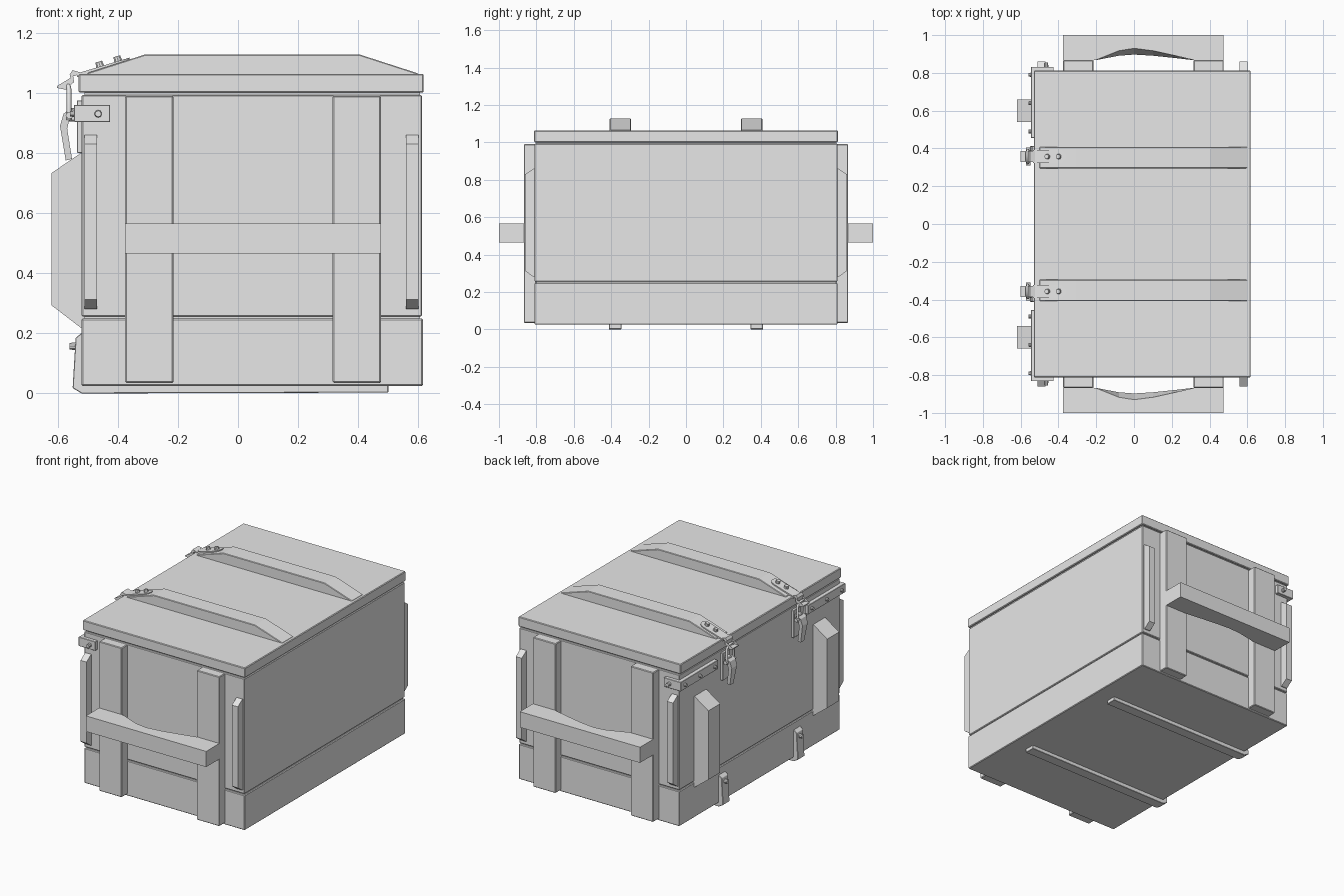
import bpy, bmesh, math
from mathutils import Vector

cube = bpy.data.objects.get("Cube")
if cube:
    bpy.data.objects.remove(cube, do_unlink=True)

GREY = (0.8, 0.8, 0.8, 1)
mat = bpy.data.materials.new("plain_grey")
mat.use_nodes = True
mat.diffuse_color = GREY
mat.node_tree.nodes["Principled BSDF"].inputs["Base Color"].default_value = GREY


def add(name, bm, bevel=0.0):
    bmesh.ops.recalc_face_normals(bm, faces=bm.faces)
    mesh = bpy.data.meshes.new(name)
    bm.to_mesh(mesh)
    bm.free()
    mesh.materials.append(mat)
    ob = bpy.data.objects.new(name, mesh)
    bpy.context.collection.objects.link(ob)
    if bevel:
        mod = ob.modifiers.new("bevel", "BEVEL")
        mod.width, mod.segments = bevel, 1
    return ob


def loft(name, loop_a, loop_b, bevel=0.0):
    """Solid between two matching loops of 3D points."""
    bm = bmesh.new()
    a = [bm.verts.new(p) for p in loop_a]
    b = [bm.verts.new(p) for p in loop_b]
    bm.faces.new(a)
    bm.faces.new(b)
    for i in range(len(a)):
        j = (i + 1) % len(a)
        bm.faces.new((a[i], a[j], b[j], b[i]))
    return add(name, bm, bevel)


def box(name, x, y, z, bevel=0.004):
    base = [(x[0], y[0]), (x[1], y[0]), (x[1], y[1]), (x[0], y[1])]
    return loft(name, [(*p, z[0]) for p in base], [(*p, z[1]) for p in base], bevel)


def extrude_y(name, profile, y0, y1, bevel=0.0):
    """Side profile of (x, z) points pushed along y."""
    return loft(name, [(x, y0, z) for x, z in profile], [(x, y1, z) for x, z in profile], bevel)


def rivet(name, centre, direction, radius=0.012, length=0.02, sides=10):
    bm = bmesh.new()
    bmesh.ops.create_cone(bm, cap_ends=True, segments=sides, radius1=radius,
                          radius2=radius * 0.8, depth=length)
    turn = Vector((0, 0, 1)).rotation_difference(Vector(direction))
    bmesh.ops.rotate(bm, verts=bm.verts, matrix=turn.to_matrix())
    bmesh.ops.translate(bm, verts=bm.verts, vec=centre)
    return add(name, bm)


def wire(name, points, radius):
    curve = bpy.data.curves.new(name, "CURVE")
    curve.dimensions = "3D"
    curve.bevel_depth, curve.bevel_resolution = radius, 1
    curve.use_fill_caps = True
    spline = curve.splines.new("POLY")
    spline.points.add(len(points) - 1)
    for p, co in zip(spline.points, points):
        p.co = (*co, 1)
    curve.materials.append(mat)
    ob = bpy.data.objects.new(name, curve)
    bpy.context.collection.objects.link(ob)


# Crate body, base boards and lid, with thin seams between
box("base_boards", (-0.52, 0.615), (-0.81, 0.81), (0.025, 0.249))
box("body_boards", (-0.52, 0.612), (-0.81, 0.81), (0.256, 0.993))
box("inner_core", (-0.51, 0.605), (-0.8, 0.8), (0.03, 1.03), 0)
box("lid", (-0.53, 0.617), (-0.812, 0.812), (1.0, 1.063))

for s, side in ((-1, "front"), (1, "back")):
    # Vertical cleats on the end
    for i, x in enumerate(((-0.375, -0.215), (0.315, 0.475))):
        box(f"{side}_cleat_{i}", x, (s * 0.8, s * 0.867), (0.035, 0.99))

    # Carrying handle with a slanted finger scoop on its inner side
    def handle_loop(z, depth):
        scoop = [(0.32, 0), (0.2, 0.45), (0.1, 0.8), (0, 1), (-0.08, 0.8), (-0.205, 0)]
        pts = [(-0.375, 0.865), (-0.375, 1.0), (0.475, 1.0), (0.475, 0.865)]
        pts += [(x, 0.867 + depth * t) for x, t in scoop]
        return [(x, s * y, z) for x, y in pts]
    loft(f"{side}_handle", handle_loop(0.465, 0.03), handle_loop(0.565, 0.063))

    # Chamfered strips near the end corners
    for i, x in enumerate((-0.49, 0.58)):
        prof = [(0.8, 0.28), (0.815, 0.28), (0.86, 0.312), (0.86, 0.83), (0.815, 0.86), (0.8, 0.86)]
        loft(f"{side}_corner_strip_{i}", [(x - 0.021, s * y, z) for y, z in prof],
             [(x + 0.021, s * y, z) for y, z in prof])

    # Metal corner bracket wrapping the latch side
    box(f"{side}_bracket_end", (-0.545, -0.425), (s * 0.808, s * 0.832), (0.902, 0.96), 0.002)
    box(f"{side}_bracket_side", (-0.545, -0.515), (s * 0.455, s * 0.832), (0.902, 0.96), 0.002)
    rivet(f"{side}_bracket_end_rivet", (-0.465, s * 0.84, 0.93), (0, s, 0), 0.013, 0.03)
    for i, y in enumerate((0.49, 0.64, 0.79)):
        rivet(f"{side}_bracket_rivet_{i}", (-0.548, s * y, 0.93), (-1, 0, 0))

    # Tapered block on the latch side
    extrude_y(f"{side}_side_block", [(-0.51, 0.215), (-0.525, 0.22), (-0.62, 0.293),
              (-0.62, 0.733), (-0.525, 0.798), (-0.51, 0.8)], s * 0.54, s * 0.66)

    # Lid batten with sloped ends
    extrude_y(f"{side}_lid_batten", [(-0.5, 1.055), (-0.5, 1.066), (-0.31, 1.127),
              (0.405, 1.127), (0.6, 1.064), (0.6, 1.055)], s * 0.295, s * 0.408, 0.003)

    # Runner underneath that turns up the latch side
    extrude_y(f"{side}_runner", [(0.5, 0.03), (0.5, 0.003), (-0.52, 0), (-0.55, 0.018),
              (-0.54, 0.185), (-0.515, 0.205), (-0.515, 0.03)], s * 0.345, s * 0.412, 0.002)
    rivet(f"{side}_runner_bolt", (-0.55, s * 0.378, 0.157), (-1, 0, 0), 0.014, 0.02)

    # Latch: round-ended hinge plate lying on the batten slope
    yc = s * 0.357
    outline = [(-0.535, -0.034), (-0.395, -0.034)]
    outline += [(-0.395 + 0.034 * math.cos(a), 0.034 * math.sin(a))
                for a in (math.pi * (k / 8 - 0.5) for k in range(1, 8))]
    outline += [(-0.395, 0.034), (-0.535, 0.034)]

    def slope(x):
        return 1.117 + 0.3 * (x + 0.36)
    loft(f"{side}_latch_plate", [(x, yc + y, slope(x) - 0.012) for x, y in outline],
         [(x, yc + y, slope(x)) for x, y in outline])
    for i, x in enumerate((-0.46, -0.4)):
        rivet(f"{side}_latch_rivet_{i}", (x, yc, slope(x) + 0.006), (-0.3, 0, 1), 0.015, 0.022)

    # Latch: folded strap and upturned hook over the lid edge
    extrude_y(f"{side}_latch_strap", [(-0.525, 1.068), (-0.55, 1.075), (-0.56, 1.06),
              (-0.552, 1.03), (-0.572, 1.01), (-0.602, 1.016), (-0.602, 1.022),
              (-0.568, 1.02), (-0.545, 1.035), (-0.548, 1.055), (-0.53, 1.06)],
              yc - 0.03, yc + 0.03)

    # Latch: wire loop joining hook and lever
    r = 0.034
    wire(f"{side}_latch_loop", [(-0.562, yc - r, 0.91), (-0.562, yc - r, 1.01),
         (-0.566, yc - 0.02, 1.033), (-0.566, yc + 0.02, 1.033),
         (-0.562, yc + r, 1.01), (-0.562, yc + r, 0.91)], 0.008)
    wire(f"{side}_latch_pin", [(-0.56, yc - 0.048, 0.925), (-0.56, yc + 0.048, 0.925)], 0.013)

    # Latch: mount plate and bent, tapering lever
    box(f"{side}_latch_mount", (-0.535, -0.515), (yc - 0.035, yc + 0.035), (0.8, 0.975), 0.002)
    box(f"{side}_latch_knuckle", (-0.565, -0.52), (yc - 0.02, yc + 0.02), (0.905, 0.95), 0.004)
    lever = [(-0.555, 0.95), (-0.58, 0.93), (-0.592, 0.89), (-0.573, 0.775),
             (-0.552, 0.78), (-0.568, 0.88), (-0.56, 0.915), (-0.545, 0.935)]

    def lever_loop(sign):
        return [(x, yc + sign * (0.017 + 0.014 * (z - 0.77) / 0.18), z) for x, z in lever]
    loft(f"{side}_latch_lever", lever_loop(-1), lever_loop(1))
